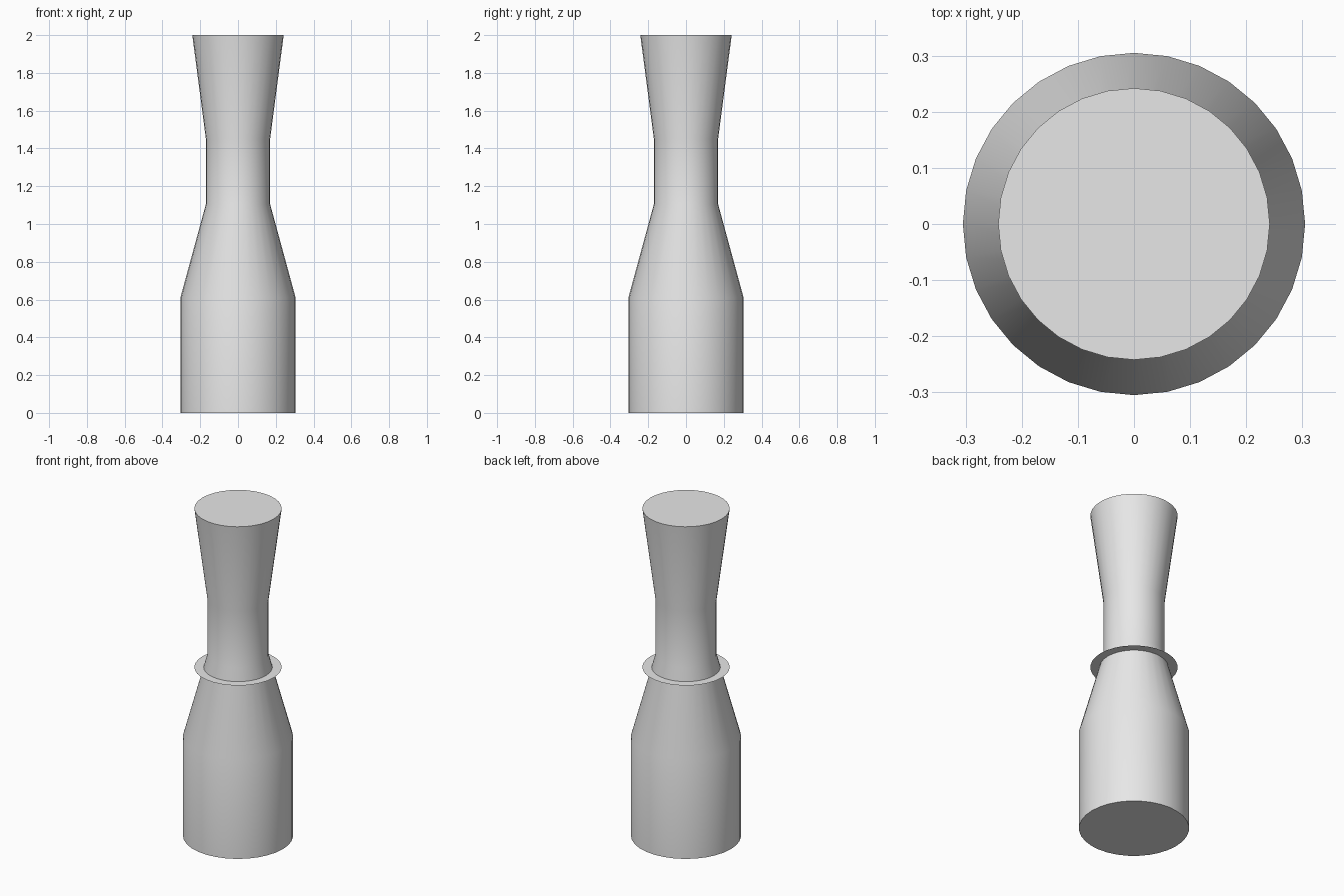
import bpy
import bmesh
import math

cube = bpy.data.objects.get("Cube")
if cube:
    bpy.data.objects.remove(cube, do_unlink=True)

SIDES = 32

grey = bpy.data.materials.new("light grey")
grey.use_nodes = True
colour = (0.8, 0.8, 0.8, 1.0)
grey.diffuse_color = colour
grey.node_tree.nodes["Principled BSDF"].inputs["Base Color"].default_value = colour


def ring(bm, radius, z):
    """One horizontal circle of vertices."""
    return [bm.verts.new((radius * math.cos(a), radius * math.sin(a), z))
            for a in (2 * math.pi * i / SIDES for i in range(SIDES))]


def turned(name, profile):
    """Capped solid of revolution; a single-point profile gives a flat disc."""
    bm = bmesh.new()
    rings = [ring(bm, r, z) for r, z in profile]
    for low, high in zip(rings, rings[1:]):
        for i in range(SIDES):
            j = (i + 1) % SIDES
            bm.faces.new((low[i], low[j], high[j], high[i]))
    bm.faces.new(rings[-1])
    if len(rings) > 1:
        bm.faces.new(rings[0][::-1])
    mesh = bpy.data.meshes.new(name)
    bm.to_mesh(mesh)
    bm.free()
    mesh.materials.append(grey)
    obj = bpy.data.objects.new(name, mesh)
    bpy.context.collection.objects.link(obj)
    bpy.ops.object.select_all(action='DESELECT')
    obj.select_set(True)
    bpy.context.view_layer.objects.active = obj
    bpy.ops.object.shade_smooth_by_angle(angle=math.radians(30))
    return obj


# Straight base, tapered shoulder, narrow neck and flared top
turned("body", [(0.305, 0), (0.305, 0.61), (0.17, 1.105), (0.17, 1.45), (0.242, 2)])

# Paper-thin collar around the bottom of the neck
turned("collar", [(0.242, 1.03)])
